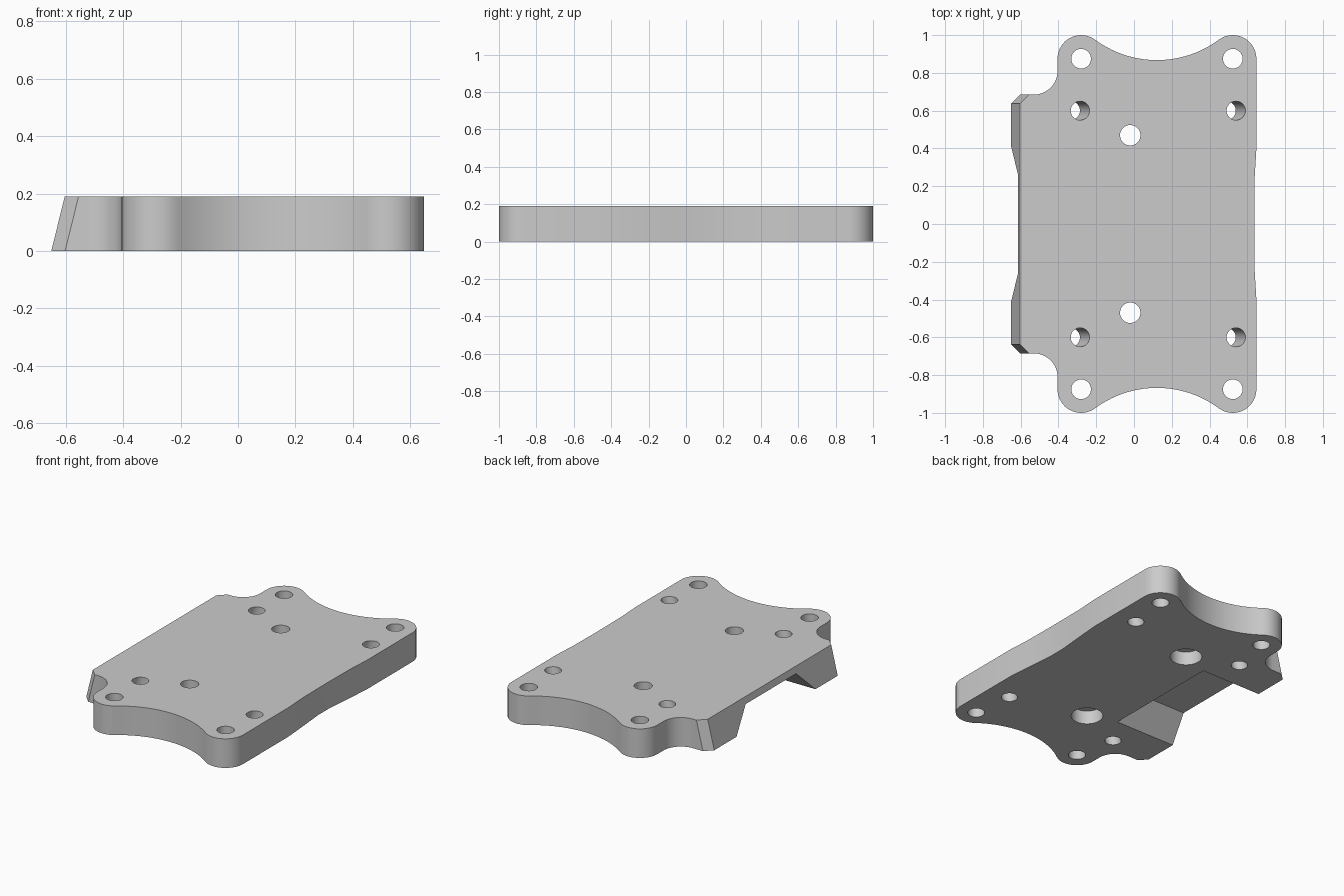
import bpy, bmesh
from math import sin, cos, pi, atan2
from mathutils import Vector

if "Cube" in bpy.data.objects:
    bpy.data.objects.remove(bpy.data.objects["Cube"])

THICK = 0.19
LEAN = 0.047          # how far the slanted edge moves inward over the thickness

grey = bpy.data.materials.new("plain grey")
grey.use_nodes = True
colour = (0.6, 0.6, 0.6, 1)
grey.diffuse_color = colour
grey.node_tree.nodes["Principled BSDF"].inputs["Base Color"].default_value = colour


def arc(cx, cy, r, a0, a1, n=16):
    """Points along an arc as (bottom x, top x, y)."""
    angles = [a0 + (a1 - a0) * i / n for i in range(n + 1)]
    return [(cx + r * cos(a), cx + r * cos(a), cy + r * sin(a)) for a in angles]


def loft(name, bottom, top):
    """Solid between two matching loops of points."""
    bm = bmesh.new()
    lo = [bm.verts.new(p) for p in bottom]
    hi = [bm.verts.new(p) for p in top]
    bm.faces.new(lo)
    bm.faces.new(hi)
    for i in range(len(lo)):
        j = (i + 1) % len(lo)
        bm.faces.new((lo[i], lo[j], hi[j], hi[i]))
    bmesh.ops.recalc_face_normals(bm, faces=bm.faces[:])
    mesh = bpy.data.meshes.new(name)
    bm.to_mesh(mesh)
    bm.free()
    mesh.materials.append(grey)
    obj = bpy.data.objects.new(name, mesh)
    bpy.context.collection.objects.link(obj)
    return obj


def drill(x, y, r, shift=0.0, z0=-0.1, z1=0.3):
    """Round cutter; shift is the sideways move per unit of height from the top."""
    def ring(z):
        cx = x + shift * (z - THICK)
        return [Vector((cx + r * cos(2 * pi * i / 40), y + r * sin(2 * pi * i / 40), z))
                for i in range(40)]
    return loft("hole_cutter", ring(z0), ring(z1))


# Plate outline for the back half, from the waisted side round to the slanted side
R_EAR, EAR_L, EAR_R, EAR_Y = 0.125, -0.28, 0.523, 0.875
mid = (EAR_L + EAR_R) / 2
half = EAR_R - mid
R_BAY = 0.55
bay_y = EAR_Y + ((R_EAR + R_BAY) ** 2 - half ** 2) ** 0.5
tilt = atan2(bay_y - EAR_Y, half)

outline = [(0.619, 0.637, 0.06), (0.636, 0.639, 0.25), (0.648, 0.648, 0.40)]
outline += arc(EAR_R, EAR_Y, R_EAR, 0, pi - tilt)
outline += arc(mid, bay_y, R_BAY, -tilt, tilt - pi, 28)[1:-1]
outline += arc(EAR_L, EAR_Y, R_EAR, tilt, pi)
outline += arc(-0.53, 0.81, R_EAR, 0, -pi / 2, 12)
outline += [(x, x + LEAN, y) for x, y in ((-0.602, 0.685), (-0.65, 0.637))]
outline += [(xb, xt, -y) for xb, xt, y in reversed(outline)]

plate = loft("mounting_plate",
             [(xb, y, 0) for xb, xt, y in outline],
             [(xt, y, THICK) for xb, xt, y in outline])

cutters = []
for s in (1, -1):
    for x in (EAR_L, EAR_R):                      # straight ear holes
        cutters.append(drill(x, s * EAR_Y, 0.052))
    for x in (-0.285, 0.54):                      # inclined screw holes
        cutters.append(drill(x, s * 0.6, 0.05, 0.27))
    cutters.append(drill(-0.02, s * 0.47, 0.054))           # middle holes
    cutters.append(drill(-0.02, s * 0.47, 0.097, 0, -0.1, 0.09))  # counterbores

# Tapered recess under the slanted side
section = [(-0.507, -0.1), (0.507, -0.1), (0.26, 0.148), (-0.26, 0.148)]
cutters.append(loft("recess_cutter",
                    [(-0.8, y, z) for y, z in section],
                    [(-0.21, y, z) for y, z in section]))

bpy.ops.object.select_all(action='DESELECT')
bpy.context.view_layer.objects.active = plate
plate.select_set(True)
for cutter in cutters:
    cutter.hide_render = True
    mod = plate.modifiers.new("cut", 'BOOLEAN')
    mod.operation = 'DIFFERENCE'
    mod.solver = 'EXACT'
    mod.object = cutter
    bpy.ops.object.modifier_apply(modifier=mod.name)
    bpy.data.objects.remove(cutter)

bpy.ops.object.shade_smooth_by_angle(angle=0.5)
